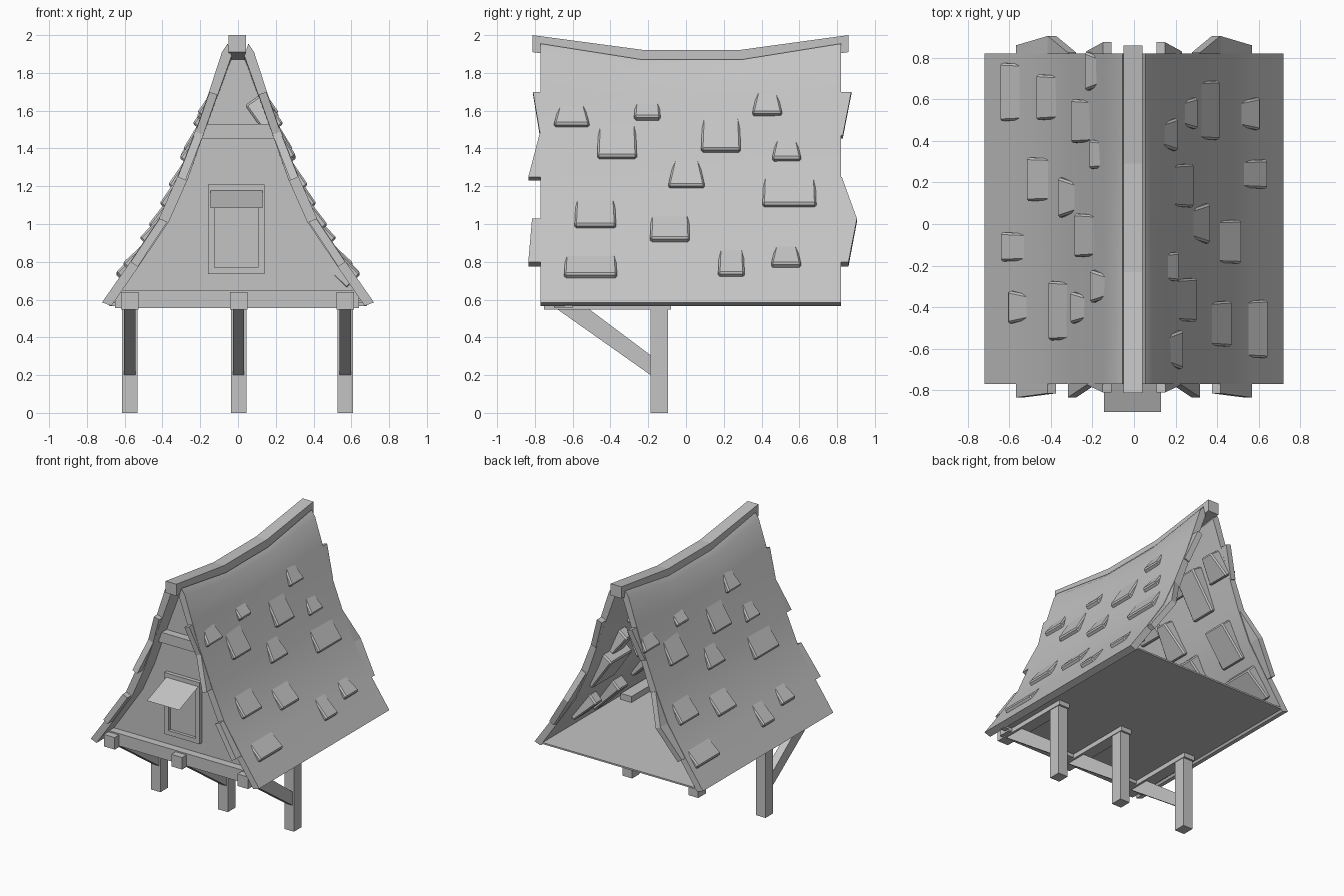
import bpy, bmesh, math
from mathutils import Vector

cube = bpy.data.objects.get("Cube")
if cube:
    bpy.data.objects.remove(cube, do_unlink=True)

# One plain material
grey = bpy.data.materials.new("plain grey")
grey.use_nodes = True
grey.diffuse_color = (0.55, 0.55, 0.55, 1)
grey.node_tree.nodes["Principled BSDF"].inputs["Base Color"].default_value = (0.55, 0.55, 0.55, 1)


def add_object(name, bm):
    mesh = bpy.data.meshes.new(name)
    bm.to_mesh(mesh)
    bm.free()
    mesh.materials.append(grey)
    obj = bpy.data.objects.new(name, mesh)
    bpy.context.collection.objects.link(obj)
    return obj


def loft(name, rings):
    """Skin a row of closed rings into a solid."""
    bm = bmesh.new()
    rows = [[bm.verts.new(p) for p in ring] for ring in rings]
    n = len(rows[0])
    for a, b in zip(rows, rows[1:]):
        for i in range(n):
            j = (i + 1) % n
            bm.faces.new((a[i], a[j], b[j], b[i]))
    bm.faces.new(rows[0])
    bm.faces.new(rows[-1])
    bmesh.ops.recalc_face_normals(bm, faces=bm.faces)
    return add_object(name, bm)


def slab(name, outline, y0, y1):
    """Extrude an x-z outline along y."""
    return loft(name, [[(x, y, z) for x, z in outline] for y in (y0, y1)])


def box(name, x0, x1, y0, y1, z0, z1):
    return slab(name, [(x0, z0), (x1, z0), (x1, z1), (x0, z1)], y0, y1)


# Roof slope: flared section whose top sags between the gables
EAVE, RISE, SAG = 0.585, 1.37, 0.085
OUTER = [(0.72, 0.585), (0.57, 0.80), (0.418, 1.03), (0.317, 1.26), (0.212, 1.53),
         (0.147, 1.72), (0.085, 1.91), (0.055, 1.955)]
INNER = [(0.034, 1.89), (0.098, 1.71), (0.163, 1.53), (0.265, 1.24), (0.367, 1.01), (0.523, 0.78), (0.67, 0.567)]
FRONT, BACK = -0.77, 0.82
STATIONS = (FRONT, -0.23, 0.29, BACK)


def drop(h, y):
    """How far a point of the section sinks at a place along the ridge."""
    reach = min(1, (y - FRONT) / (STATIONS[1] - FRONT), (BACK - y) / (BACK - STATIONS[2]))
    return SAG * max(0, reach) * max(0, (h - EAVE) / RISE) ** 4


def on_roof(z, y):
    """Point and outward normal (x, z) on the slope at a given height."""
    h = z
    for _ in range(8):
        h = z + drop(h, y)
    for (xa, ha), (xb, hb) in zip(OUTER, OUTER[1:]):
        if h <= hb:
            break
    x = xa + (xb - xa) * (h - ha) / (hb - ha)
    return Vector((x, z)), Vector((hb - ha, xa - xb)).normalized()


for side, word in ((1, "left"), (-1, "right")):
    roof = loft(word + "_roof_slope",
                [[(side * x, y, h - drop(h, y)) for x, h in OUTER + INNER] for y in STATIONS])
    bpy.ops.object.select_all(action='DESELECT')
    roof.select_set(True)
    bpy.context.view_layer.objects.active = roof
    bpy.ops.object.shade_smooth_by_angle(angle=math.radians(35))

# Scattered shingles: y start, y end, bottom, visible top, top width ratio
SHINGLES = [
    (-0.70, -0.51, 1.52, 1.62, 0.65), (-0.47, -0.26, 1.35, 1.52, 0.92),
    (-0.275, -0.135, 1.56, 1.635, 0.9), (0.08, 0.29, 1.385, 1.555, 0.92),
    (0.35, 0.51, 1.58, 1.69, 0.6), (0.455, 0.61, 1.34, 1.44, 0.65),
    (0.405, 0.69, 1.095, 1.24, 0.95), (-0.095, 0.10, 1.195, 1.33, 0.6),
    (-0.59, -0.37, 0.98, 1.125, 0.92), (-0.19, 0.02, 0.91, 1.04, 0.95),
    (-0.645, -0.365, 0.72, 0.83, 0.95), (0.17, 0.31, 0.725, 0.86, 0.9),
    (0.45, 0.61, 0.775, 0.88, 0.65),
]


def shingle(name, y0, y1, low, high, taper, turned):
    yc, half = (y0 + y1) / 2, (y1 - y0) / 2
    p, n = on_roof(low, yc)
    q, _ = on_roof(high, yc)
    start = p + n * 0.03
    run = (q - start) * 1.8
    inward = Vector((-run.y, run.x)).normalized() * 0.11
    rings = []
    for base, w in ((start, half), (start + run, half * (1 - (1 - taper) * 1.3))):
        deep = base + inward
        ring = [(base.x, yc - w, base.y), (base.x, yc + w, base.y),
                (deep.x, yc + w, deep.y), (deep.x, yc - w, deep.y)]
        if turned:  # the other slope repeats the pattern half a turn round
            ring = [(-x, 0.13 - y, z) for x, y, z in ring]
        rings.append(ring)
    obj = loft(name, rings)
    bevel = obj.modifiers.new("soft edges", 'BEVEL')
    bevel.width, bevel.segments = 0.01, 1


for i, s in enumerate(SHINGLES):
    shingle(f"left_shingle_{i + 1}", *s, False)
    shingle(f"right_shingle_{i + 1}", *s, True)

# Ragged tiles past the gable edges: (height, y reach) steps
EDGE_TILES = [
    [(0.80, -0.835), (1.03, -0.815)],
    [(1.25, -0.835), (1.49, -0.772)],
    [(1.49, -0.775), (1.70, -0.81)],
    [(0.80, 0.86), (1.03, 0.905), (1.25, 0.825)],
    [(1.47, 0.83), (1.70, 0.875)],
]
for i, steps in enumerate(EDGE_TILES):
    for side, word in ((1, "left"), (-1, "right")):
        rings = []
        for z, reach in steps:
            root = math.copysign(0.75, reach)
            p, n = on_roof(z, root)
            a, b = p - n * 0.003, p - n * 0.047
            rings.append([(side * a.x, root, a.y), (side * a.x, reach, a.y),
                          (side * b.x, reach, b.y), (side * b.x, root, b.y)])
        loft(f"{word}_edge_tile_{i + 1}", rings)

# Bent ridge beam
loft("ridge_beam", [[(-0.05, y, z - 0.09), (0.042, y, z - 0.09), (0.042, y, z), (-0.05, y, z)]
                    for y, z in ((-0.813, 2.0), (-0.23, 1.922), (0.29, 1.922), (0.86, 2.0))])

# Gable wall, tucked into the roof thickness
edge = [(x + 0.012, h - drop(h, -0.62)) for x, h in INNER]
slab("gable_wall", edge + [(-x, z) for x, z in reversed(edge)], -0.64, -0.60)
slab("gable_crossbeam", [(-0.205, 1.45), (0.205, 1.45), (0.172, 1.53), (-0.172, 1.53)], -0.70, -0.61)
box("gable_sill", -0.65, 0.64, -0.70, -0.60, 0.555, 0.65)
box("floor", -0.675, 0.675, -0.66, BACK, 0.582, 0.594)

# Window: frame, pane and awning sheet
for name, x0, x1, z0, z1 in (("left_stile", 0.105, 0.14, 0.735, 1.21),
                             ("right_stile", -0.16, -0.125, 0.735, 1.21),
                             ("bottom_rail", -0.125, 0.105, 0.735, 0.77),
                             ("top_rail", -0.125, 0.105, 1.175, 1.21)):
    box("window_" + name, x0, x1, -0.67, -0.63, z0, z1)
box("window_pane", -0.125, 0.105, -0.646, -0.635, 0.77, 1.175)
sheet = bmesh.new()
sheet.faces.new([sheet.verts.new(p) for p in ((-0.145, -0.905, 1.085), (0.13, -0.905, 1.085),
                                              (0.13, -0.66, 1.181), (-0.145, -0.66, 1.181))])
add_object("window_awning", sheet)

# Posts, floor beams and diagonal braces
for word, x in (("right", -0.573), ("middle", 0.003), ("left", 0.568)):
    box(word + "_post", x - 0.041, x + 0.041, -0.187, -0.095, 0, 0.56)
    box(word + "_floor_beam", x - 0.046, x + 0.046, -0.753, -0.08, 0.547, 0.64)
    loft(word + "_brace", [[(x + d, -0.69, 0.555), (x + d, -0.52, 0.555),
                            (x + d, -0.18, 0.30), (x + d, -0.18, 0.195)] for d in (-0.03, 0.03)])
